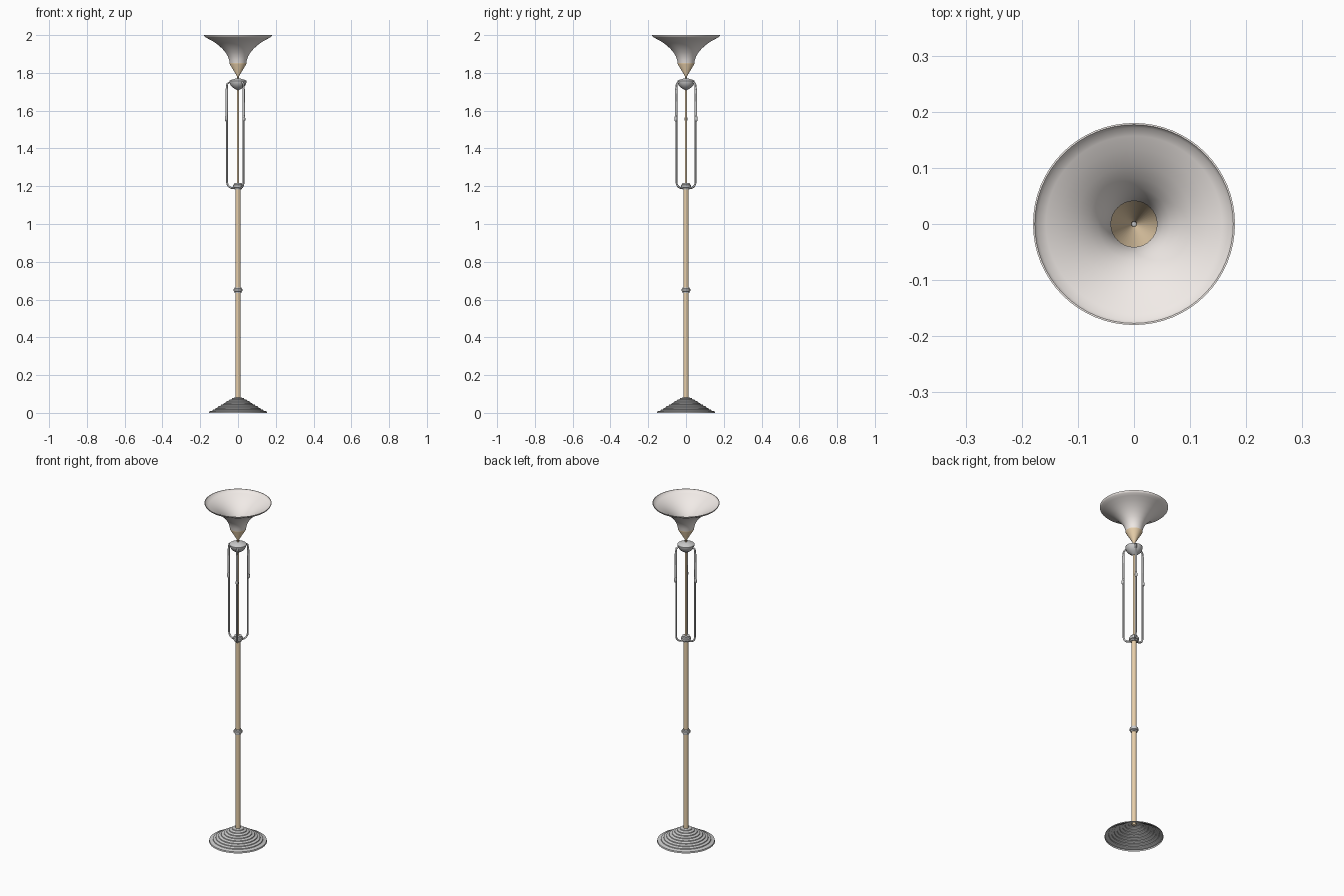
import bpy, bmesh, math

if "Cube" in bpy.data.objects:
    bpy.data.objects.remove(bpy.data.objects["Cube"])

def mat(name, col):
    m = bpy.data.materials.new(name)
    m.diffuse_color = (*col, 1)
    m.use_nodes = True
    m.node_tree.nodes["Principled BSDF"].inputs["Base Color"].default_value = m.diffuse_color
    return m

BRASS = mat("brass", (0.80, 0.62, 0.40))
GLASS = mat("frosted_glass", (0.88, 0.83, 0.80))

def finish(ob, material, angle=35):
    if material:
        ob.data.materials.append(material)
    bpy.ops.object.select_all(action='DESELECT')
    ob.select_set(True)
    bpy.context.view_layer.objects.active = ob
    bpy.ops.object.shade_smooth_by_angle(angle=math.radians(angle))
    return ob

def lathe(name, profile, material=None, n=48, angle=35):
    """Revolve (radius, z) points about the z axis."""
    bm = bmesh.new()
    vs = [bm.verts.new((r, 0, z)) for r, z in profile]
    es = [bm.edges.new(p) for p in zip(vs, vs[1:])]
    bmesh.ops.spin(bm, geom=vs + es, cent=(0, 0, 0), axis=(0, 0, 1),
                   angle=2 * math.pi, steps=n, use_merge=True)
    bmesh.ops.remove_doubles(bm, verts=bm.verts, dist=1e-5)
    bmesh.ops.recalc_face_normals(bm, faces=bm.faces)
    me = bpy.data.meshes.new(name)
    bm.to_mesh(me)
    bm.free()
    ob = bpy.data.objects.new(name, me)
    bpy.context.collection.objects.link(ob)
    return finish(ob, material, angle)

def tube(name, pts, radius, rot, sizes=None):
    """Round tube through (r, z) points, turned about z by rot."""
    cu = bpy.data.curves.new(name, 'CURVE')
    cu.dimensions = '3D'
    cu.bevel_depth = radius
    cu.bevel_resolution = 3
    cu.use_fill_caps = True
    sp = cu.splines.new('POLY')
    sp.points.add(len(pts) - 1)
    for i, (r, z) in enumerate(pts):
        sp.points[i].co = (r * math.cos(rot), r * math.sin(rot), z, 1)
        sp.points[i].radius = sizes[i] if sizes else 1
    tmp = bpy.data.objects.new(name, cu)
    bpy.context.collection.objects.link(tmp)
    bpy.context.view_layer.update()
    me = bpy.data.meshes.new_from_object(tmp.evaluated_get(bpy.context.evaluated_depsgraph_get()))
    bpy.data.objects.remove(tmp)
    ob = bpy.data.objects.new(name, me)
    bpy.context.collection.objects.link(ob)
    return finish(ob, None, 50)

# Stepped hollow base
steps = [(0.155, 0.0), (0.153, 0.008)]
count = 8
for i in range(count):
    r = 0.134 - i * 0.0145
    z = 0.010 + i * 0.0088
    steps += [(r + 0.004, z), (r, z + 0.003), (r - 0.001, z + 0.0075)]
steps.append((0.012, 0.081))
lathe("base", steps, n=64)

# Pole and collars
lathe("pole", [(0.014, 0.075), (0.014, 1.19)], BRASS, 32)

def collar(name, z, r, h):
    lathe(name, [(0.0, z - h), (r * 0.75, z - h), (r * 0.8, z - h * 0.55), (r, z - h * 0.35),
                 (r, z + h * 0.35), (r * 0.8, z + h * 0.55), (r * 0.75, z + h), (0.0, z + h)], n=32)

collar("middle_collar", 0.65, 0.023, 0.015)
collar("upper_collar", 1.20, 0.026, 0.017)
lathe("upper_rod", [(0.0055, 1.2), (0.0055, 1.73)], BRASS, 16)

# Three upright arms with drop ornaments
bend = [(0.026 + 0.032 * math.sin(a), 1.222 - 0.032 * math.cos(a))
        for a in (math.radians(15 * k) for k in range(7))]
for k in range(3):
    rot = math.pi + k * 2 * math.pi / 3
    tube(f"arm_{k + 1}", [(0.005, 1.19)] + bend + [(0.058, 1.735), (0.056, 1.743), (0.045, 1.75)],
         0.005, rot)
    tube(f"arm_drop_{k + 1}", [(0.059, 1.73), (0.060, 1.71), (0.061, 1.58), (0.062, 1.57),
                               (0.063, 1.56), (0.063, 1.55), (0.063, 1.543)],
         0.0065, rot, [0.6, 1, 1, 0.8, 1.15, 1.15, 0.5])

# Bowl joint under the shade
lathe("bowl_joint", [(0.0, 1.705), (0.008, 1.71), (0.028, 1.722), (0.04, 1.736), (0.046, 1.752),
                     (0.046, 1.757), (0.036, 1.763), (0.015, 1.769), (0.0, 1.771)], n=40)

# Open brass cone holding the shade
lathe("shade_cone", [(0.004, 1.768), (0.005, 1.782), (0.044, 1.847), (0.044, 1.852)], BRASS)

# Trumpet shade
lathe("shade", [(0.043, 1.848), (0.047, 1.868), (0.054, 1.888), (0.066, 1.908), (0.083, 1.928),
                (0.106, 1.949), (0.134, 1.968), (0.158, 1.981), (0.173, 1.989), (0.178, 1.994),
                (0.180, 2.0), (0.177, 2.0), (0.172, 1.991), (0.157, 1.984), (0.133, 1.971),
                (0.104, 1.952), (0.081, 1.931), (0.064, 1.911), (0.052, 1.890), (0.045, 1.868),
                (0.041, 1.848)], GLASS, 64, 50)
